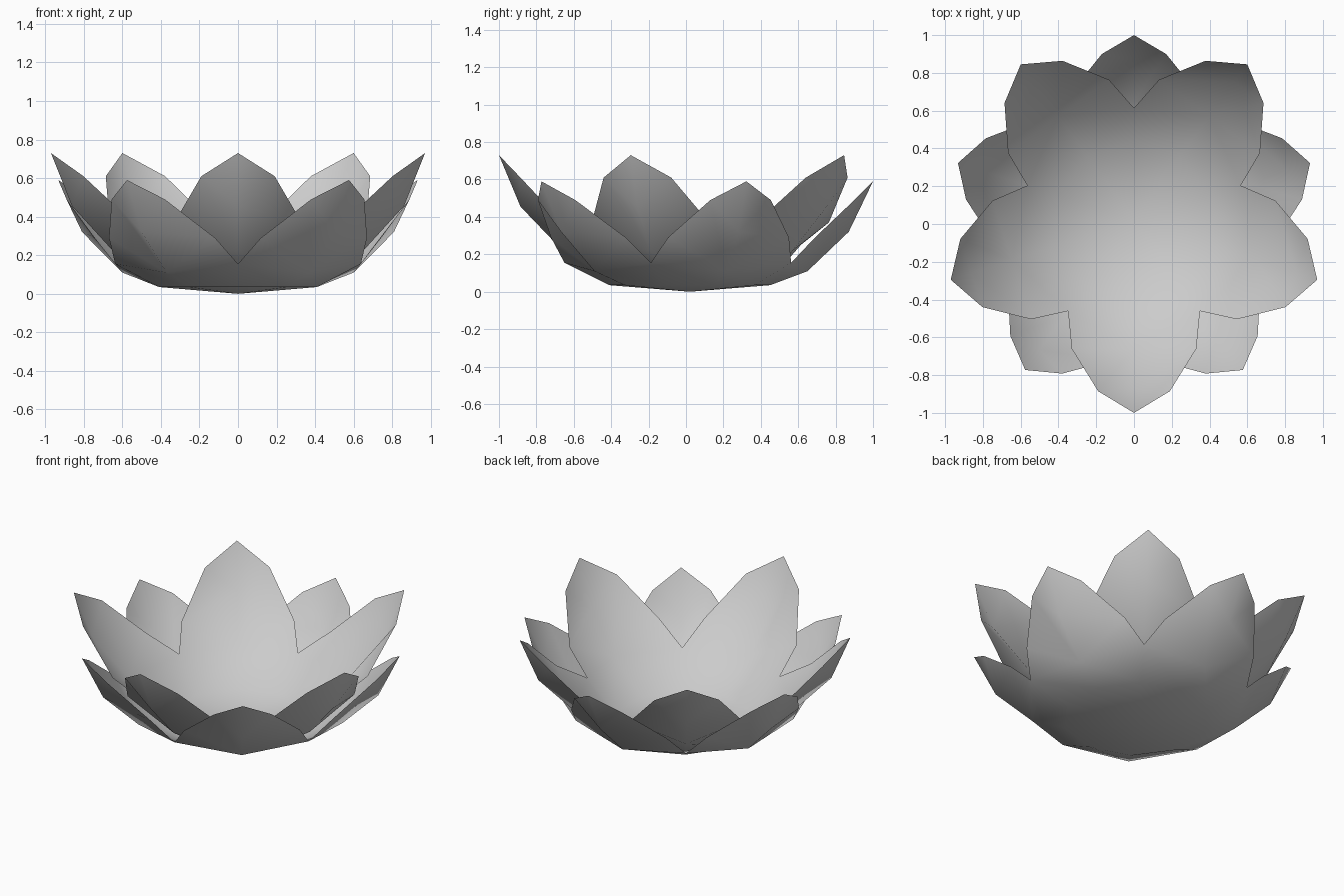
import bpy, bmesh, math
from mathutils import Vector, Matrix

cube = bpy.data.objects.get("Cube")
if cube:
    bpy.data.objects.remove(cube, do_unlink=True)

# Single grey for the whole bowl
grey = bpy.data.materials.new("soft_grey")
grey.use_nodes = True
grey.diffuse_color = (0.6, 0.6, 0.6, 1)
grey.node_tree.nodes["Principled BSDF"].inputs["Base Color"].default_value = (0.6, 0.6, 0.6, 1)

CENTRE_Y = 0.02
PETALS = 5


def petal_layer(name, first_angle, tip, upper_mid, upper_edge, lower_mid,
                lower_edge, notch, ring, base_z):
    """Five joined petals; points are (radius, z) or (along, across, z)."""
    bm = bmesh.new()
    step = math.tau / PETALS

    def at(angle, along, across, z):
        flat = Matrix.Rotation(angle, 3, 'Z') @ Vector((along, across, z))
        return bm.verts.new(flat + Vector((0, CENTRE_Y, 0)))

    base = bm.verts.new((0, CENTRE_Y, base_z))
    angles = [first_angle + i * step for i in range(PETALS)]
    # Points shared by neighbouring petals
    notches = [at(a + step / 2, notch[0], 0, notch[1]) for a in angles]
    ring_gap = [at(a + step / 2, ring[0], 0, ring[1]) for a in angles]
    for i, a in enumerate(angles):
        top = at(a, tip[0], 0, tip[1])
        high = at(a, upper_mid[0], 0, upper_mid[1])
        low = at(a, lower_mid[0], 0, lower_mid[1])
        foot = at(a, ring[0], 0, ring[1])
        # Both halves of the petal
        for side, j in ((1, i), (-1, i - 1)):
            e1 = at(a, upper_edge[0], side * upper_edge[1], upper_edge[2])
            e2 = at(a, lower_edge[0], side * lower_edge[1], lower_edge[2])
            for loop in ((top, high, e1), (high, low, e2, e1),
                         (low, notches[j], e2),
                         (low, foot, ring_gap[j], notches[j]),
                         (foot, base, ring_gap[j])):
                bm.faces.new(loop if side > 0 else loop[::-1])
    bmesh.ops.recalc_face_normals(bm, faces=bm.faces)
    # Outer side faces away from the bowl's axis
    bm.normal_update()
    if sum(f.normal.z * f.calc_area() for f in bm.faces) > 0:
        bmesh.ops.reverse_faces(bm, faces=bm.faces)
    for f in bm.faces:
        f.smooth = True
    mesh = bpy.data.meshes.new(name)
    bm.to_mesh(mesh)
    bm.free()
    mesh.materials.append(grey)
    obj = bpy.data.objects.new(name, mesh)
    bpy.context.collection.objects.link(obj)
    return obj


# Low outer petals
petal_layer("outer_petals", math.radians(90), tip=(0.98, 0.59),
            upper_mid=(0.85, 0.32), upper_edge=(0.88, 0.17, 0.49),
            lower_mid=(0.63, 0.11), lower_edge=(0.67, 0.34, 0.29),
            notch=(0.67, 0.155), ring=(0.43, 0.035), base_z=0.0)

# Tall inner petals
petal_layer("inner_petals", math.radians(-90), tip=(1.02, 0.73),
            upper_mid=(0.905, 0.455), upper_edge=(0.905, 0.19, 0.61),
            lower_mid=(0.68, 0.22), lower_edge=(0.68, 0.33, 0.37),
            notch=(0.594, 0.25), ring=(0.42, 0.05), base_z=0.015)
